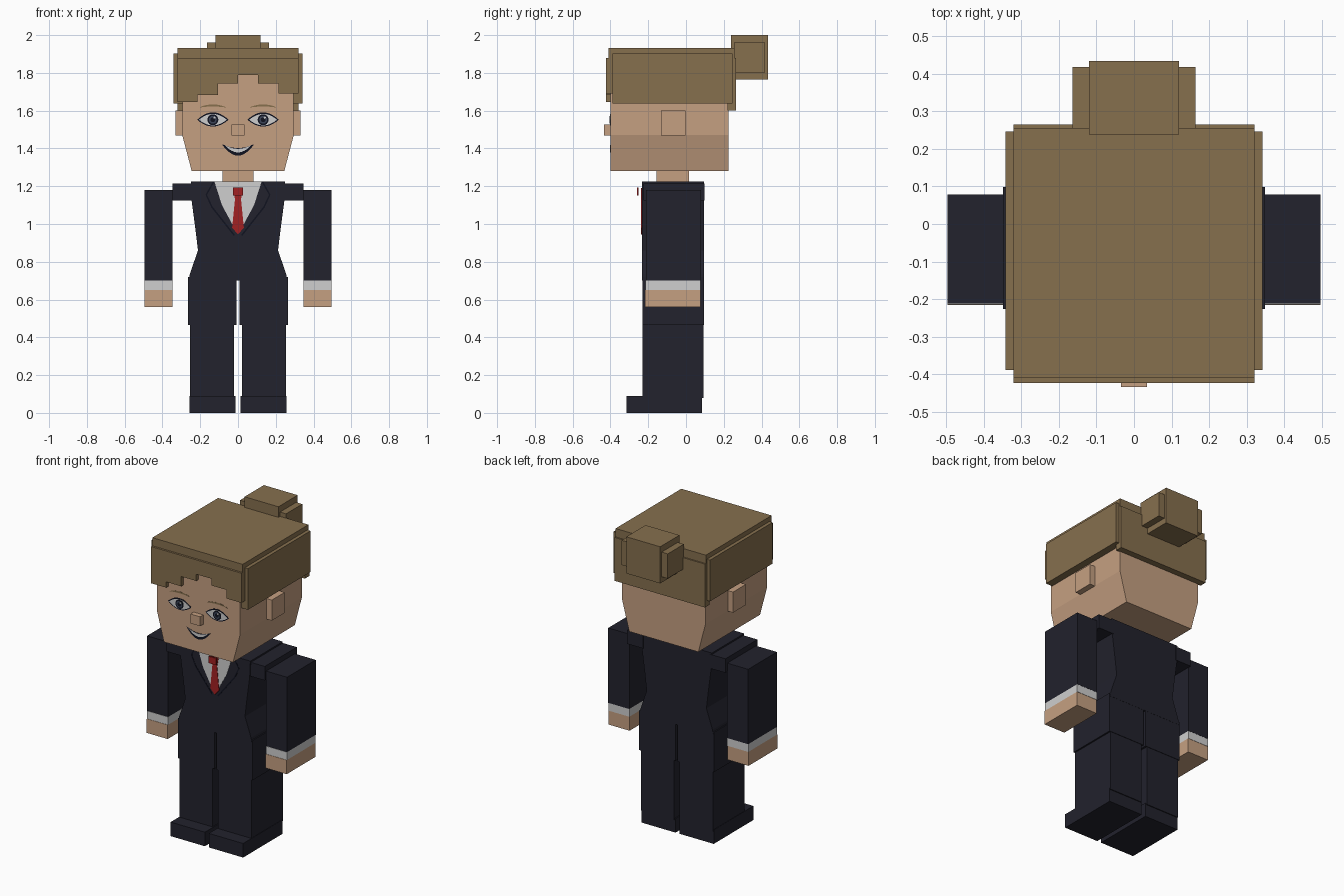
import bpy, bmesh
from math import sin, cos, pi
from mathutils import Vector

cube = bpy.data.objects.get("Cube")
if cube:
    bpy.data.objects.remove(cube, do_unlink=True)


def material(name, rgb):
    m = bpy.data.materials.new(name)
    m.use_nodes = True
    m.diffuse_color = (*rgb, 1)
    m.node_tree.nodes["Principled BSDF"].inputs["Base Color"].default_value = (*rgb, 1)
    return m


skin = material("skin", (0.56, 0.35, 0.22))
hair = material("brown hair", (0.24, 0.16, 0.076))
suit = material("navy suit", (0.016, 0.016, 0.026))
white = material("shirt white", (0.62, 0.62, 0.62))
red = material("tie red", (0.36, 0.015, 0.016))
ink = material("dark ink", (0.005, 0.006, 0.014))
slate = material("iris slate", (0.045, 0.06, 0.1))


def prism(name, pts, y0, y1, mat):
    """Extrude an (x, z) outline from y0 to y1."""
    bm = bmesh.new()
    face = bm.faces.new([bm.verts.new((x, y0, z)) for x, z in pts])
    out = bmesh.ops.extrude_face_region(bm, geom=[face])
    moved = [v for v in out["geom"] if isinstance(v, bmesh.types.BMVert)]
    bmesh.ops.translate(bm, verts=moved, vec=(0, y1 - y0, 0))
    bmesh.ops.recalc_face_normals(bm, faces=bm.faces)
    mesh = bpy.data.meshes.new(name)
    bm.to_mesh(mesh)
    bm.free()
    mesh.materials.append(mat)
    ob = bpy.data.objects.new(name, mesh)
    bpy.context.collection.objects.link(ob)
    return ob


def box(name, x0, x1, y0, y1, z0, z1, mat):
    return prism(name, [(x0, z0), (x1, z0), (x1, z1), (x0, z1)], y0, y1, mat)


def symmetric(half):
    """Close a right-hand outline with its reflection."""
    return half + [(-x, z) for x, z in reversed(half) if x > 0]


def pair(name, make):
    """Build a part on the left (+x) and the right (-x)."""
    for side, s in (("left", 1), ("right", -1)):
        make(side + "_" + name, s)


def pair_box(name, x0, x1, y0, y1, z0, z1, mat):
    pair(name, lambda n, s: box(n, s * x0, s * x1, y0, y1, z0, z1, mat))


def stroke(pts, width):
    """Outline of a line of constant width."""
    p = [Vector(q) for q in pts]
    one, two = [], []
    for i, q in enumerate(p):
        d = (p[min(i + 1, len(p) - 1)] - p[max(i - 1, 0)]).normalized()
        n = Vector((-d.y, d.x)) * width / 2
        one.append(tuple(q + n))
        two.append(tuple(q - n))
    return one + two[::-1]


def disc(cx, cz, r, n=16):
    return [(cx + r * cos(2 * pi * i / n), cz + r * sin(2 * pi * i / n)) for i in range(n)]


def crescent(cx, half, top, bottom, n=12):
    """Shape between two arcs that meet at the corners."""
    xs = [-1 + 2 * i / n for i in range(n + 1)]
    lower = [(cx + half * t, bottom(t)) for t in xs]
    upper = [(cx + half * t, top(t)) for t in xs[1:-1]]
    return lower + upper[::-1]


# Legs, thighs and shoes
pair_box("leg", 0.02, 0.255, -0.23, 0.092, 0.08, 0.5, suit)
pair_box("thigh", 0.007, 0.265, -0.23, 0.095, 0.465, 0.72, suit)
pair_box("shoe", 0.014, 0.257, -0.315, 0.086, 0, 0.09, suit)

# Jacket
prism("jacket", symmetric([(0.262, 0.70), (0.255, 0.735), (0.212, 0.86), (0.225, 0.97),
                           (0.245, 1.12), (0.25, 1.225)]), -0.232, 0.096, suit)
pair_box("shoulder", 0.235, 0.348, -0.226, 0.098, 1.125, 1.215, suit)

# Arms
pair_box("sleeve", 0.347, 0.496, -0.212, 0.079, 0.70, 1.18, suit)
pair_box("cuff", 0.347, 0.496, -0.214, 0.078, 0.65, 0.70, white)
pair_box("hand", 0.347, 0.496, -0.216, 0.076, 0.56, 0.65, skin)

# Shirt, lapels and tie
prism("shirt_front", symmetric([(0, 0.955), (0.012, 0.965), (0.05, 1.035), (0.085, 1.10),
                                (0.125, 1.225)]), -0.234, -0.229, white)
pair("lapel_edge", lambda n, s: prism(n, stroke(
    [(s * 0.13, 1.222), (s * 0.168, 1.155), (s * 0.138, 1.09), (s * 0.02, 0.94)], 0.008),
    -0.2335, -0.229, ink))
prism("tie_blade", symmetric([(0, 0.945), (0.031, 0.98), (0.016, 1.13), (0.027, 1.19)]),
      -0.237, -0.230, red)
box("tie_knot", -0.027, 0.027, -0.26, -0.251, 1.15, 1.193, red)

# Neck and head
box("neck", -0.082, 0.082, -0.155, 0.016, 1.2, 1.3, skin)
prism("head", symmetric([(0.245, 1.28), (0.295, 1.47), (0.295, 1.89)]), -0.40, 0.225, skin)
pair_box("ear", 0.28, 0.332, -0.132, -0.002, 1.468, 1.60, skin)
box("nose", -0.034, 0.034, -0.433, -0.39, 1.468, 1.528, skin)

# Hair: cap, side and back panels, stepped fringe
box("hair_cap", -0.32, 0.32, -0.41, 0.256, 1.875, 1.932, hair)
pair_box("hair_side", 0.29, 0.342, -0.388, 0.246, 1.638, 1.902, hair)
box("hair_back", -0.32, 0.32, 0.22, 0.265, 1.60, 1.878, hair)
steps = [1.645, 1.682, 1.745, 1.788, 1.745, 1.69]
fringe = [(0.32, 1.88), (-0.32, 1.88)]
for i, z in enumerate(steps):
    x = -0.32 + 0.64 * i / len(steps)
    fringe += [(x, z), (x + 0.64 / len(steps), z)]
prism("hair_fringe", fringe, -0.423, -0.385, hair)

# Bun
box("bun", -0.12, 0.12, 0.238, 0.433, 1.765, 2.0, hair)
box("bun_sides", -0.163, 0.163, 0.254, 0.418, 1.802, 1.96, hair)


# Eyes and brows
def eye(name, s):
    cx, cz = s * 0.133, 1.552

    def lens(half, up, down):
        return crescent(cx, half, lambda t: cz + up * (1 - t * t),
                        lambda t: cz - down * (1 - t * t))

    prism(name + "_outline", lens(0.083, 0.039, 0.036), -0.401, -0.395, ink)
    prism(name + "_white", lens(0.074, 0.031, 0.03), -0.402, -0.395, white)
    prism(name + "_iris_rim", disc(cx, cz, 0.029), -0.403, -0.395, ink)
    prism(name + "_iris", disc(cx, cz, 0.021), -0.404, -0.396, slate)
    prism(name + "_pupil", disc(cx, cz, 0.013), -0.405, -0.397, ink)
    prism(name + "_glint", disc(cx + 0.009, cz + 0.011, 0.006, 8), -0.406, -0.398, white)


pair("eye", eye)
pair("brow", lambda n, s: prism(n, crescent(
    s * 0.133, 0.072, lambda t: 1.633 - 0.015 * t * t, lambda t: 1.622 - 0.006 * t * t),
    -0.401, -0.395, hair))

# Smiling mouth
prism("mouth", crescent(0, 0.085, lambda t: 1.402 + 0.022 * t * t,
                        lambda t: 1.362 + 0.06 * t * t), -0.401, -0.395, ink)
prism("teeth", crescent(0, 0.07, lambda t: 1.398 + 0.02 * t * t,
                        lambda t: 1.379 + 0.038 * t * t), -0.402, -0.395, white)
